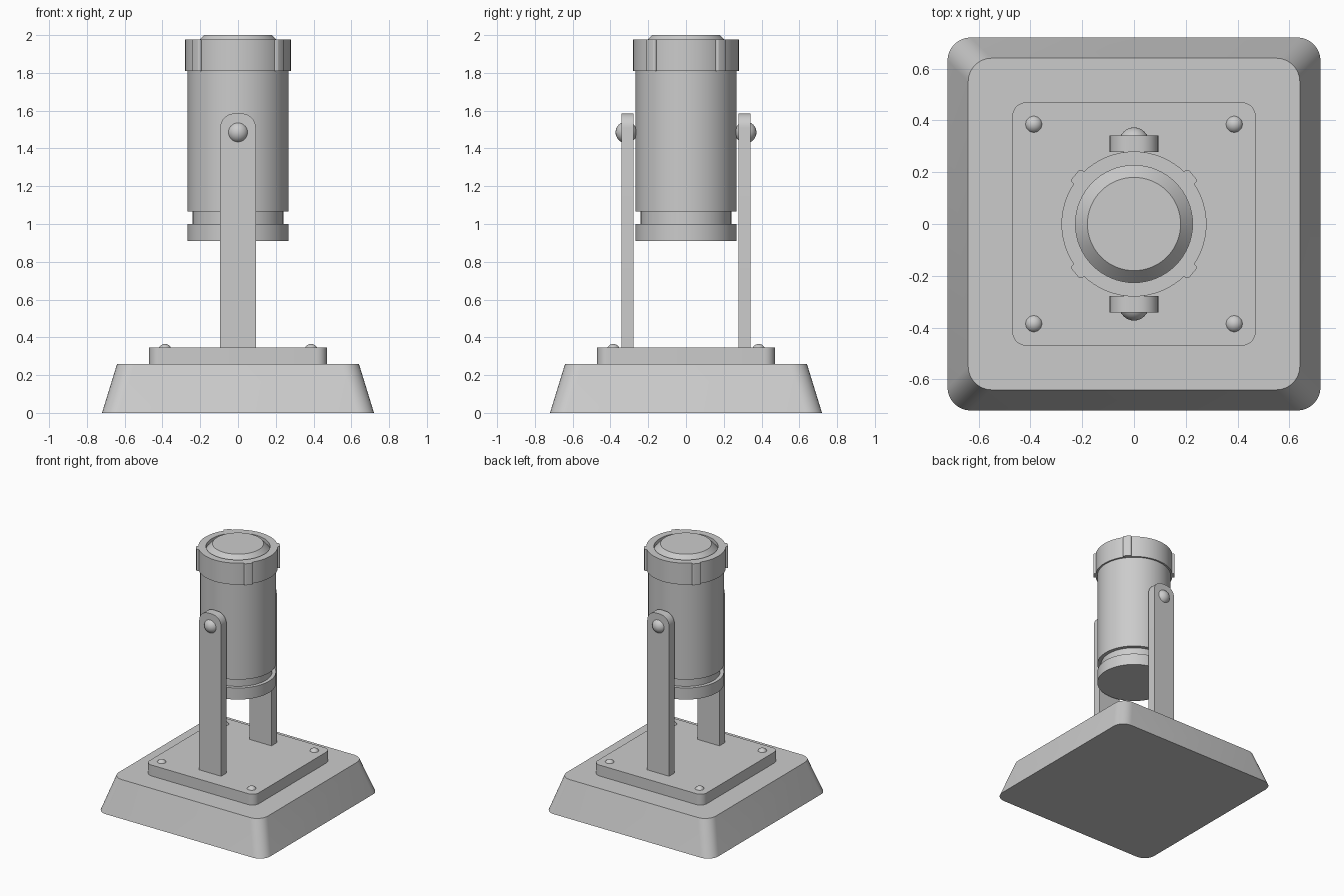
import bpy, bmesh
from math import sin, cos, pi, radians
from mathutils import Matrix, Vector

if "Cube" in bpy.data.objects:
    bpy.data.objects.remove(bpy.data.objects["Cube"])


def finish(name, bm, angle=30):
    bmesh.ops.recalc_face_normals(bm, faces=bm.faces)
    me = bpy.data.meshes.new(name)
    bm.to_mesh(me)
    bm.free()
    ob = bpy.data.objects.new(name, me)
    bpy.context.collection.objects.link(ob)
    bpy.ops.object.select_all(action='DESELECT')
    ob.select_set(True)
    bpy.context.view_layer.objects.active = ob
    bpy.ops.object.shade_smooth_by_angle(angle=radians(angle))
    return ob


def rounded_rect(hx, hy, r, seg=8):
    pts = []
    for i, (sx, sy) in enumerate([(1, 1), (-1, 1), (-1, -1), (1, -1)]):
        for k in range(seg + 1):
            a = i * pi / 2 + k / seg * pi / 2
            pts.append((sx * (hx - r) + r * cos(a), sy * (hy - r) + r * sin(a)))
    return pts


def loft(name, loops):
    """Bridge equal-length point loops and cap both ends."""
    bm = bmesh.new()
    rings = [[bm.verts.new(p) for p in loop] for loop in loops]
    for a, b in zip(rings, rings[1:]):
        for i in range(len(a)):
            j = (i + 1) % len(a)
            bm.faces.new((a[i], a[j], b[j], b[i]))
    bm.faces.new(rings[0])
    bm.faces.new(rings[-1])
    return finish(name, bm)


def lathe(name, profile, seg=64):
    return loft(name, [[(r * cos(2 * pi * i / seg), r * sin(2 * pi * i / seg), z)
                        for i in range(seg)] for r, z in profile])


def ball(name, loc, r):
    bm = bmesh.new()
    bmesh.ops.create_uvsphere(bm, u_segments=24, v_segments=16, radius=r,
                              matrix=Matrix.Translation(loc))
    return finish(name, bm, 60)


# Tapered base and mounting plate
loft("base", [[(x, y, z) for x, y in rounded_rect(h, h, 0.09)]
              for h, z in ((0.72, 0), (0.64, 0.26))])
loft("mounting_plate", [[(x, y, z) for x, y in rounded_rect(0.47, 0.47, 0.055)]
                        for z in (0.26, 0.345)])

# Plate bolts
for sx in (-1, 1):
    for sy in (-1, 1):
        ball("plate_bolt", (sx * 0.387, sy * 0.385, 0.33), 0.035)

# Side arms with rounded tops and pivot bolts
W, R, TOP, BOTTOM = 0.094, 0.075, 1.585, 0.345
outline = [(-W, BOTTOM), (W, BOTTOM)]
for cx, start in ((W - R, 0), (R - W, pi / 2)):
    for k in range(9):
        a = start + k / 8 * pi / 2
        outline.append((cx + R * cos(a), TOP - R + R * sin(a)))
for side, s in (("front", -1), ("back", 1)):
    loft(side + "_arm", [[(x, s * y, z) for x, z in outline] for y in (0.277, 0.342)])
    ball(side + "_pivot_bolt", (0, s * 0.316, 1.485), 0.057)

# Lamp barrel with groove, collar, recessed top and bevelled lens
lathe("barrel", [(0.267, 0.91), (0.267, 1.0), (0.24, 1.0), (0.24, 1.065),
                 (0.267, 1.065), (0.267, 1.81), (0.28, 1.81), (0.28, 1.977),
                 (0.226, 1.977), (0.226, 1.95), (0.18, 2.0)])

# Grip ribs around the collar
for deg in (40, 140, 220, 320):
    rot = Matrix.Rotation(radians(deg), 3, 'Z')
    loft("collar_rib", [[rot @ Vector((0.27 + x, y, z))
                         for x, y in rounded_rect(0.026, 0.031, 0.012, 4)]
                        for z in (1.81, 1.977)])
